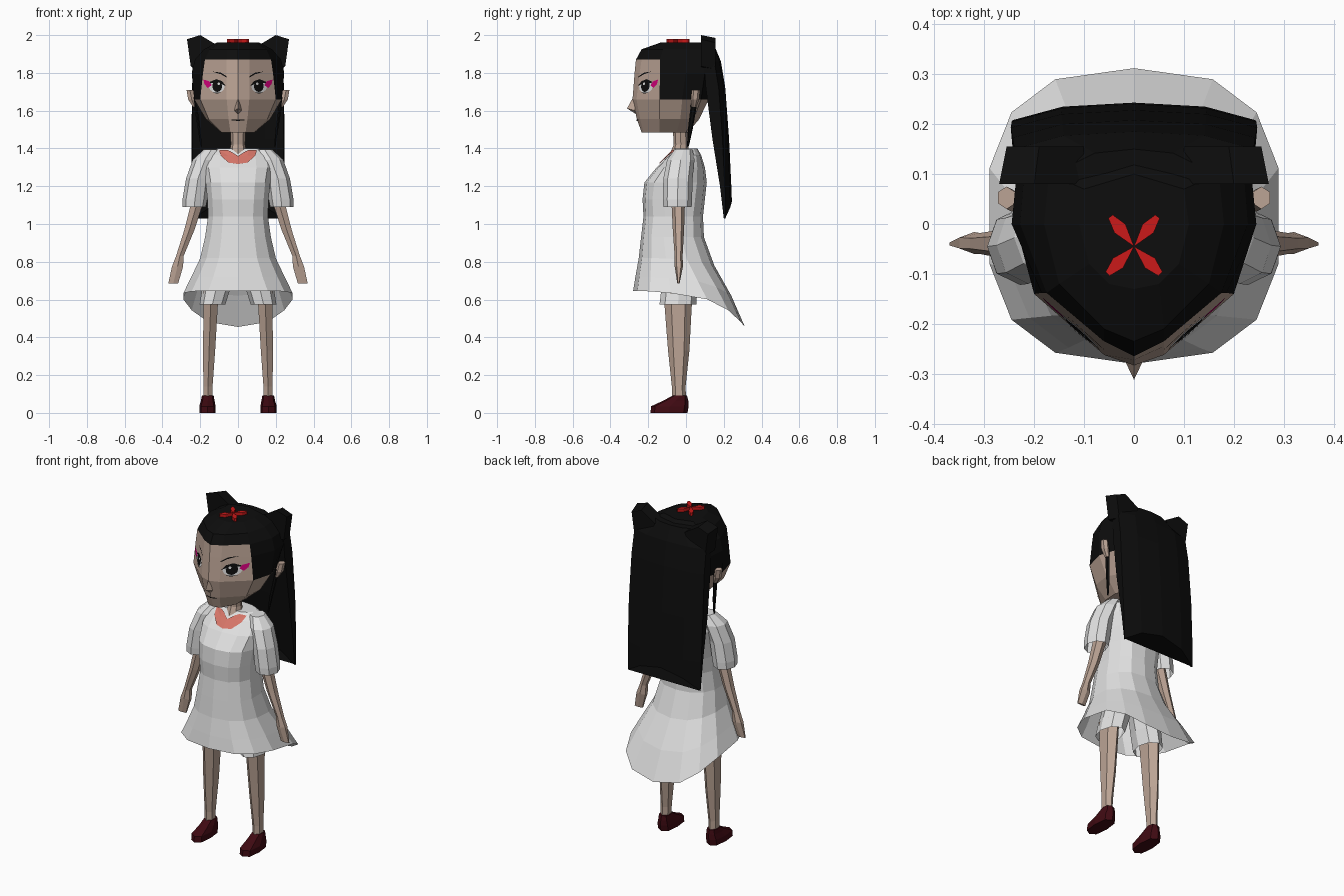
import bpy, bmesh, math
from mathutils import Vector
from mathutils.bvhtree import BVHTree

if "Cube" in bpy.data.objects:
    bpy.data.objects.remove(bpy.data.objects["Cube"])


def material(name, r, g, b):
    m = bpy.data.materials.new(name)
    m.diffuse_color = (r, g, b, 1)
    m.use_nodes = True
    m.node_tree.nodes["Principled BSDF"].inputs["Base Color"].default_value = m.diffuse_color
    return m


SKIN = material("skin", 0.50, 0.37, 0.30)
BLACK = material("hair_black", 0.004, 0.004, 0.004)
WHITE = material("cloth_white", 0.75, 0.75, 0.75)
SALMON = material("collar_salmon", 0.68, 0.18, 0.14)
RED = material("flower_red", 0.60, 0.01, 0.01)
SHOE = material("shoe_maroon", 0.05, 0.003, 0.006)
PINK = material("eye_shadow_pink", 0.65, 0.0, 0.2)


def build(name, verts, faces, mats, mirror=False):
    """Make a flat-shaded object, optionally mirrored across x."""
    me = bpy.data.meshes.new(name)
    me.from_pydata(verts, [], faces)
    bm = bmesh.new()
    bm.from_mesh(me)
    bmesh.ops.recalc_face_normals(bm, faces=bm.faces)
    bm.to_mesh(me)
    bm.free()
    for m in mats if isinstance(mats, list) else [mats]:
        me.materials.append(m)
    ob = bpy.data.objects.new(name, me)
    bpy.context.collection.objects.link(ob)
    if mirror:
        ob.modifiers.new("Mirror", 'MIRROR').use_clip = False
    return ob


def ring(z, w, yf, yb, cx=0.0, n=6, e=1.0, zb=None):
    """Horizontal oval section; zb drops the back edge."""
    zb = z if zb is None else zb
    pts = []
    for k in range(n):
        t = 2 * math.pi * k / n
        s, c = math.sin(t), math.cos(t)
        p = lambda v: math.copysign(abs(v) ** e, v) if abs(v) > 1e-6 else 0
        pts.append((cx + w * p(s), (yf + yb) / 2 - (yb - yf) / 2 * p(c),
                    z + (zb - z) * ((1 - c) / 2) ** 3))
    return pts


def half_ring(z, half):
    """Section from a half outline running front centre to back centre."""
    full = half + [(-x, y) for x, y in half[-2:0:-1]]
    return [(x, y, z) for x, y in full]


def loft(name, rings, mats, mirror=False, bottom=True, top=True):
    n = len(rings[0])
    verts = [p for r in rings for p in r]
    faces = [(i * n + k, i * n + (k + 1) % n, (i + 1) * n + (k + 1) % n, (i + 1) * n + k)
             for i in range(len(rings) - 1) for k in range(n)]
    if bottom:
        faces.append(tuple(range(n)))
    if top:
        faces.append(tuple(range(len(verts) - n, len(verts))))
    return build(name, verts, faces, mats, mirror)


def decal(name, target, outline, mat, lift=0.004):
    """Thin painted patch projected from the front on to a surface."""
    me = target.data
    tree = BVHTree.FromPolygons([v.co for v in me.vertices], [p.vertices[:] for p in me.polygons])
    n = len(outline)
    pts = outline + [(sum(p[0] for p in outline) / n, sum(p[1] for p in outline) / n)]
    verts = []
    for x, z in pts:
        hit = tree.ray_cast(Vector((x, -2, z)), Vector((0, 1, 0)))[0]
        verts.append((x, (hit.y if hit else -0.1) - lift, z))
    return build(name, verts, [(k, (k + 1) % n, n) for k in range(n)], mat, True)


def oval(cx, cz, rx, rz, n=12):
    return [(cx + rx * math.cos(2 * math.pi * k / n), cz + rz * math.sin(2 * math.pi * k / n))
            for k in range(n)]


# Head with hair cap
head = loft("head", [
    half_ring(1.485, [(0, -.235), (.04, -.225), (.085, -.14), (.09, -.05), (.06, .0), (0, .01)]),
    half_ring(1.555, [(0, -.26), (.05, -.243), (.155, -.14), (.17, -.03), (.13, .04), (0, .07)]),
    half_ring(1.66, [(0, -.283), (.06, -.262), (.2, -.14), (.232, -.02), (.2, .08), (0, .12)]),
    half_ring(1.80, [(0, -.272), (.06, -.245), (.185, -.138), (.245, 0), (.235, .1), (0, .15)]),
    half_ring(1.87, [(0, -.265), (.06, -.235), (.175, -.138), (.228, 0), (.22, .1), (0, .15)]),
    half_ring(1.925, [(0, -.235), (.06, -.21), (.15, -.12), (.18, 0), (.17, .1), (0, .14)]),
    half_ring(1.962, [(0, -.13), (.05, -.12), (.09, -.08), (.11, 0), (.1, .07), (0, .1)]),
], [SKIN, BLACK])
for p in head.data.polygons:
    c = p.center
    if c.z > 1.87 or (c.z > 1.66 and c.y > -.12):
        p.material_index = 1

build("nose", [(-.02, -.27, 1.6), (.02, -.27, 1.6), (0, -.275, 1.68), (0, -.262, 1.58), (0, -.312, 1.612)],
      [(0, 4, 2), (1, 2, 4), (0, 3, 4), (1, 4, 3)], SKIN)
loft("ear", [ring(1.62, .012, .03, .055, .228), ring(1.66, .022, .025, .07, .245),
             ring(1.71, .02, .03, .075, .255)], SKIN, True)

# Painted face details
decal("eye_white", head, oval(.112, 1.728, .042, .034), WHITE, .003)
decal("eye_iris", head, oval(.11, 1.73, .026, .031), BLACK, .005)
decal("eye_glint", head, oval(.102, 1.742, .007, .008, 6), WHITE, .007)
decal("upper_lash", head, [(.064, 1.73), (.085, 1.757), (.115, 1.767), (.15, 1.752),
                           (.145, 1.745), (.115, 1.757), (.088, 1.748)], BLACK, .006)
decal("lower_lash", head, [(.085, 1.697), (.11, 1.69), (.14, 1.697), (.11, 1.695)], BLACK, .006)
decal("eye_shadow", head, [(.14, 1.735), (.152, 1.755), (.183, 1.765), (.178, 1.74), (.16, 1.72)],
      PINK, .004)
decal("eyebrow", head, [(.06, 1.775), (.09, 1.793), (.14, 1.808), (.09, 1.801), (.06, 1.782)], BLACK, .004)
decal("mouth", head, [(0, 1.546), (0, 1.553), (.035, 1.552), (.035, 1.548)], BLACK)

# Long back hair with a notched lower edge
def hair_ring(z, w, yf, yb, zc=None):
    zc = z if zc is None else zc
    return [(0, yf, zc), (w * .6, yf, (z + 2 * zc) / 3), (w, yf - .005, z), (w * 1.02, yb - .035, z),
            (w * .6, yb - .008, (z + 2 * zc) / 3), (0, yb, zc), (-w * .6, yb - .008, (z + 2 * zc) / 3),
            (-w * 1.02, yb - .035, z), (-w, yf - .005, z), (-w * .6, yf, (z + 2 * zc) / 3)]

loft("back_hair", [hair_ring(1.03, .238, .205, .243, 1.12), hair_ring(1.2, .24, .185, .24),
                   hair_ring(1.45, .242, .145, .228), hair_ring(1.72, .238, .11, .208),
                   hair_ring(1.86, .235, .1, .185), hair_ring(1.945, .13, .09, .15)], BLACK)

# Flared hair loops at the crown
front = [(.1, 1.94), (.2, 2.0), (.27, 1.978), (.25, 1.835), (.17, 1.82)]
back = [(.1, 1.93), (.19, 1.985), (.255, 1.96), (.235, 1.82), (.15, 1.8)]
loft("hair_loop", [[(x, .08, z) for x, z in front], [(x, .155, z) for x, z in back]], BLACK, True)
loft("side_strand", [ring(1.41, .004, .005, .015, .195), ring(1.5, .008, .01, .035, .205),
                     ring(1.67, .01, .03, .065, .232)], BLACK, True)

# Four-petal hair flower
for i, (tx, ty) in enumerate([(.047, .015), (-.047, .015), (.053, -.1), (-.053, -.1)]):
    root, tip = Vector((0, -.045, 0)), Vector((tx, ty, 0))
    d = tip - root
    side = Vector((-d.y, d.x, 0)).normalized() * .014
    flat = [root, root + d * .6 + side, tip + side * .4, tip - side * .4, root + d * .6 - side]
    loft(f"petal_{i + 1}", [[(p.x, p.y, 1.955) for p in flat], [(p.x, p.y, 1.98) for p in flat]], RED)

# Neck
loft("neck", [ring(1.36, .05, -.09, .02, n=8), ring(1.42, .038, -.065, .01, n=8),
              ring(1.51, .04, -.07, .01, n=8)], SKIN)

# Dress with a drooping back hem
dress = loft("dress", [
    ring(.645, .295, -.28, .312, n=14, e=.75, zb=.455),
    ring(.72, .255, -.268, .24, n=14, e=.8, zb=.62),
    ring(.82, .205, -.25, .15, n=14, e=.85, zb=.78),
    ring(.93, .178, -.238, .095, n=14, e=.85),
    ring(1.04, .162, -.225, .09, n=14, e=.85),
    ring(1.13, .165, -.23, .1, n=14, e=.8),
    ring(1.22, .175, -.22, .11, n=14, e=.8),
    ring(1.3, .19, -.155, .1, n=14, e=.8),
    ring(1.365, .18, -.09, .08, n=14, e=.8),
    ring(1.4, .11, -.06, .06, n=14, e=.8)], WHITE, bottom=False)
decal("collar", dress, [(0, 1.318), (.05, 1.325), (.09, 1.36), (.1, 1.39), (.06, 1.393), (.04, 1.385),
                        (0, 1.36)], SALMON, .009)

# Sleeves, arms and hands
loft("sleeve", [ring(1.09, .062, -.12, .03, .232, 8), ring(1.13, .066, -.122, .032, .228, 8),
                ring(1.24, .063, -.12, .035, .212, 8), ring(1.34, .065, -.1, .045, .175, 8),
                ring(1.395, .04, -.06, .035, .14, 8)], WHITE, True, bottom=False)
loft("arm", [ring(.685, .03, -.046, -.034, .343), ring(.775, .034, -.06, -.016, .32),
             ring(.83, .023, -.06, -.018, .308), ring(.97, .031, -.07, -.01, .257),
             ring(1.14, .038, -.078, -.005, .208)], SKIN, True)

# Shorts, legs and shoes
loft("shorts_leg", [ring(.575, .068, -.14, .055, .135, 8), ring(.66, .075, -.13, .06, .115, 8),
                    ring(.8, .08, -.11, .06, .08, 8)], WHITE, True, bottom=False)
loft("leg", [ring(.06, .027, -.075, 0, .16), ring(.14, .028, -.075, -.002, .159),
             ring(.33, .037, -.095, .018, .153), ring(.65, .046, -.12, .035, .142)], SKIN, True)
loft("shoe", [ring(0, .043, -.188, .008, .162, 8, .7), ring(.035, .043, -.185, .014, .162, 8, .7),
              ring(.065, .036, -.12, .012, .16, 8, .8), ring(.092, .031, -.07, .005, .16, 8, .8)], SHOE, True)
